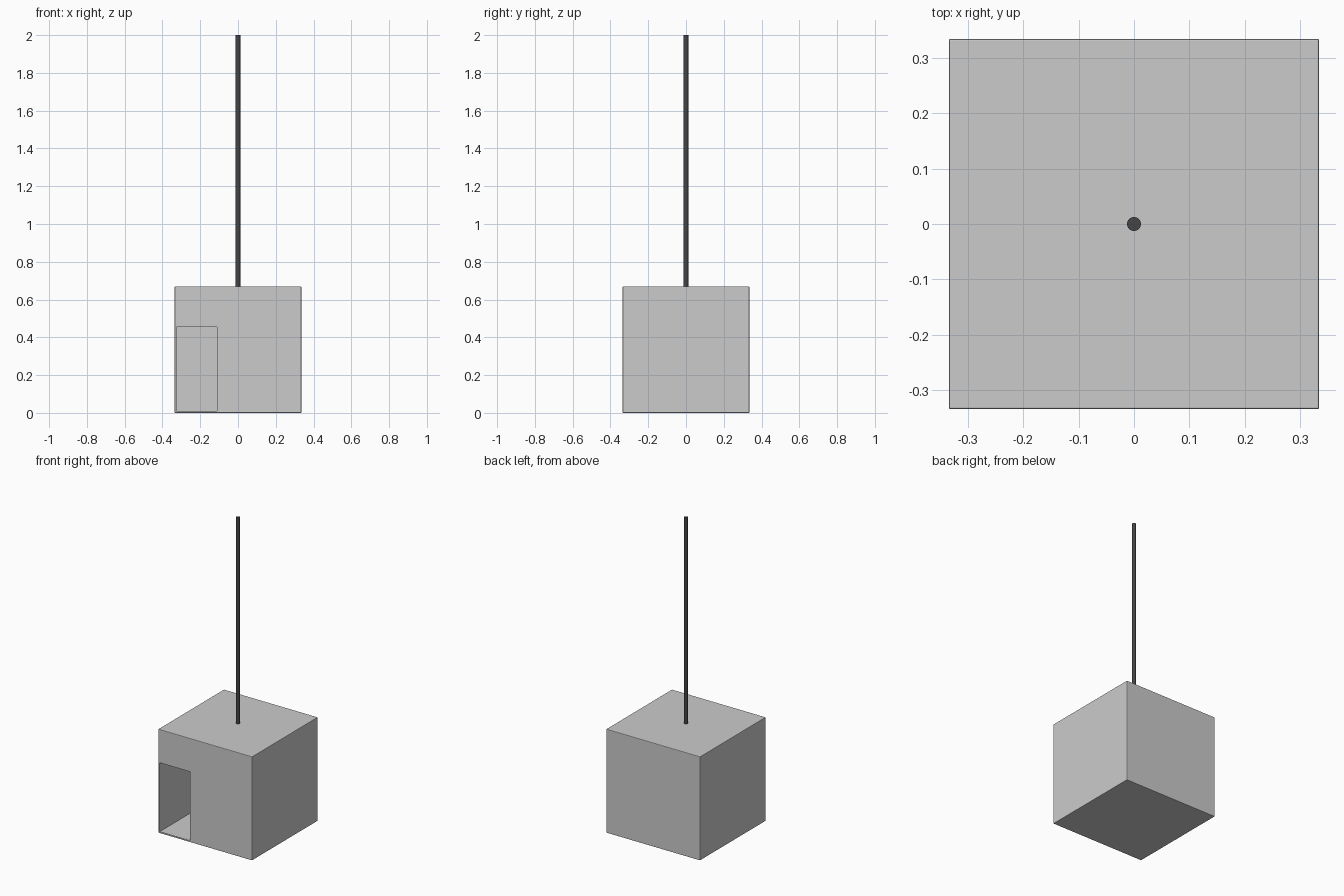
import bpy

if "Cube" in bpy.data.objects:
    bpy.data.objects.remove(bpy.data.objects["Cube"])

HALF = 0.335      # half width of the box
TOP = 0.67        # height of the box
WALL = 0.01       # wall thickness
ROD_R = 0.0125


def box(name, lo, hi):
    """Axis-aligned box between two corners."""
    bpy.ops.mesh.primitive_cube_add(size=1, location=[(a + b) / 2 for a, b in zip(lo, hi)])
    ob = bpy.context.object
    ob.name = name
    ob.scale = [b - a for a, b in zip(lo, hi)]
    bpy.ops.object.transform_apply(location=False, rotation=False, scale=True)
    return ob


def cut(target, cutter):
    """Subtract the cutter from the target, then remove the cutter."""
    bpy.context.view_layer.objects.active = target
    mod = target.modifiers.new("cut", 'BOOLEAN')
    mod.operation = 'DIFFERENCE'
    mod.solver = 'EXACT'
    mod.object = cutter
    bpy.ops.object.modifier_apply(modifier=mod.name)
    bpy.data.objects.remove(cutter)


# Hollow box with softened outer edges
shell = box("box_shell", (-HALF, -HALF, 0), (HALF, HALF, TOP))
bevel = shell.modifiers.new("bevel", 'BEVEL')
bevel.width = 0.003
bevel.segments = 2
bpy.ops.object.modifier_apply(modifier=bevel.name)
inner = HALF - WALL
cut(shell, box("cavity_cutter", (-inner, -inner, WALL), (inner, inner, TOP - WALL)))

# Doorway in the front wall, flush with the inside of the left wall and floor
cut(shell, box("doorway_cutter", (-inner, -HALF - 0.05, WALL), (-0.11, -HALF + 0.05, 0.455)))

# Thin dark rod standing on the roof
bpy.ops.mesh.primitive_cylinder_add(vertices=32, radius=ROD_R, depth=2 - TOP,
                                    location=(0, 0, (2 + TOP) / 2))
rod = bpy.context.object
rod.name = "hanging_rod"
bpy.ops.object.shade_smooth_by_angle()
dark = bpy.data.materials.new("dark_metal")
dark.diffuse_color = (0.06, 0.06, 0.06, 1)
dark.use_nodes = True
dark.node_tree.nodes["Principled BSDF"].inputs["Base Color"].default_value = dark.diffuse_color
rod.data.materials.append(dark)
